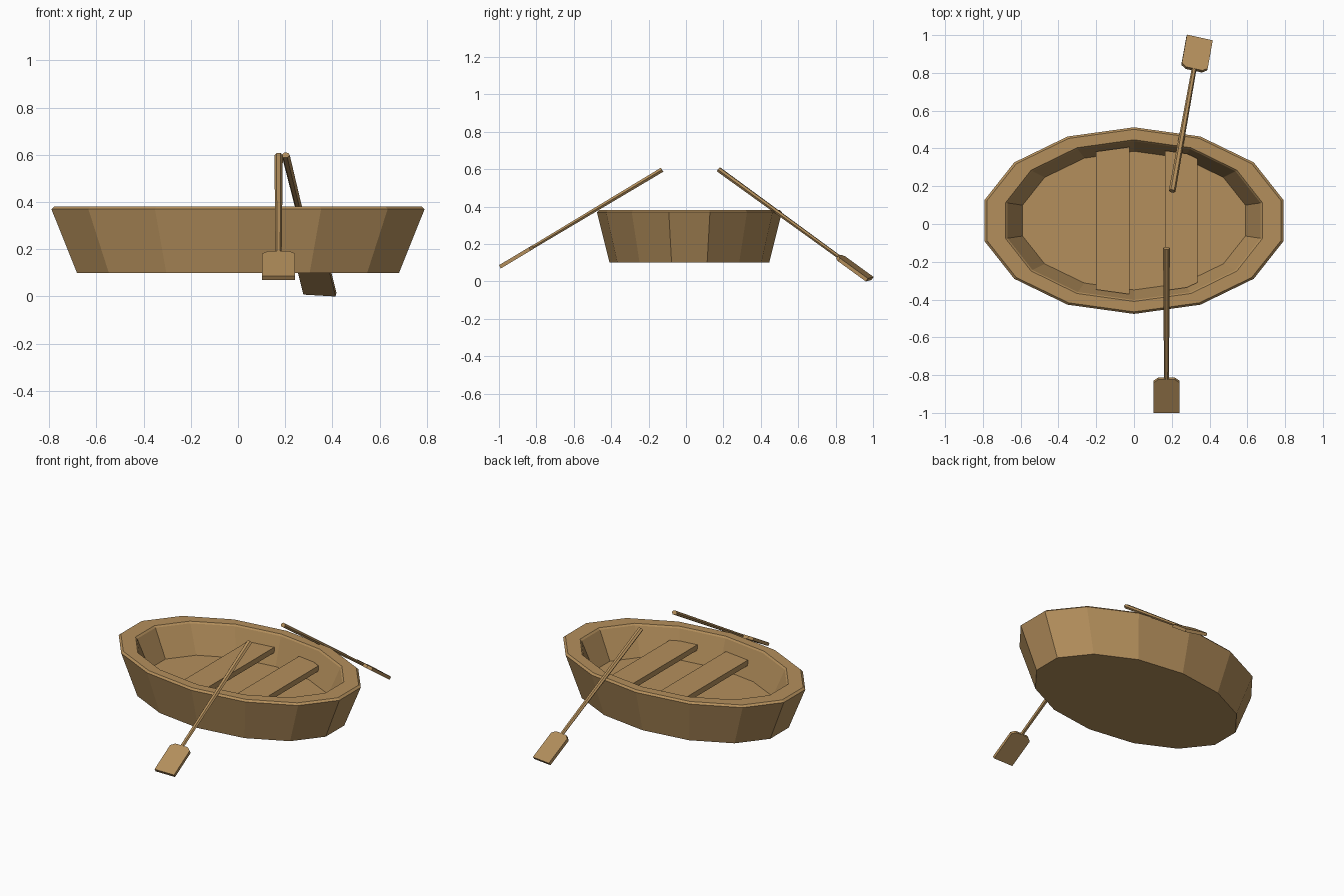
import bpy, bmesh, math
from mathutils import Vector, Matrix

if "Cube" in bpy.data.objects:
    bpy.data.objects.remove(bpy.data.objects["Cube"])

wood = bpy.data.materials.new("oak brown")
wood.diffuse_color = (0.456, 0.275, 0.107, 1)
wood.use_nodes = True
wood.node_tree.nodes["Principled BSDF"].inputs["Base Color"].default_value = wood.diffuse_color
SIDES, CY = 14, 0.018


def ring(rx, ry, z):
    """14-sided oval loop with a vertex at the widest point of each side."""
    return [Vector((rx * math.sin(2 * math.pi * k / SIDES),
                    CY + ry * math.cos(2 * math.pi * k / SIDES), z))
            for k in range(SIDES)]


def loft(name, loops, matrix=Matrix()):
    """Skin equal-length loops and cap both ends."""
    bm = bmesh.new()
    rows = [[bm.verts.new(matrix @ Vector(p)) for p in loop] for loop in loops]
    n = len(rows[0])
    for a, b in zip(rows, rows[1:]):
        for i in range(n):
            j = (i + 1) % n
            bm.faces.new((a[i], a[j], b[j], b[i]))
    bm.faces.new(rows[0])
    bm.faces.new(rows[-1])
    bmesh.ops.recalc_face_normals(bm, faces=bm.faces)
    mesh = bpy.data.meshes.new(name)
    bm.to_mesh(mesh)
    bm.free()
    mesh.materials.append(wood)
    ob = bpy.data.objects.new(name, mesh)
    bpy.context.collection.objects.link(ob)
    return ob


# Hull: bottom, flared side, bevelled rim, inner wall, floor
loft("hull", [ring(0.70, 0.427, 0.10), ring(0.811, 0.494, 0.37),
              ring(0.797, 0.483, 0.382), ring(0.697, 0.428, 0.382),
              ring(0.687, 0.42, 0.372), ring(0.605, 0.367, 0.195)])


# Seats: planks whose ends follow the inner wall
def wall_half(x, rx=0.648, ry=0.393):
    pts = [(rx * math.sin(2 * math.pi * k / SIDES),
            ry * math.cos(2 * math.pi * k / SIDES)) for k in range(4)]
    for (xa, ya), (xb, yb) in zip(pts, pts[1:]):
        if xa <= abs(x) <= xb:
            return ya + (yb - ya) * (abs(x) - xa) / (xb - xa)
    return 0.0


def seat(name, xs, top=0.305, thick=0.035):
    outline = [(x, CY + wall_half(x)) for x in xs]
    outline += [(x, CY - wall_half(x)) for x in reversed(xs)]
    loft(name, [[(x, y, z) for x, y in outline] for z in (top - thick, top)])


seat("rear_seat", [-0.20, -0.025])
seat("front_seat", [0.165, 0.281, 0.335])


# Oars: tapered flattened six-sided shaft along local y, flat blade at the far end
def oar(name, grip, tip, roll=0):
    grip, tip = Vector(grip), Vector(tip)
    along = (tip - grip).normalized()
    across = along.cross(Vector((0, 0, 1))).normalized()
    up = across.cross(along)
    m = Matrix((across, along, up)).transposed().to_4x4()
    m.translation = grip
    m = m @ Matrix.Rotation(math.radians(roll), 4, 'Y')
    length = (tip - grip).length
    neck = length - 0.206

    def oval(r, y):
        return [(r * math.cos(math.pi * k / 3), y, 0.8 * r * math.sin(math.pi * k / 3))
                for k in range(6)]
    loft(name + "_shaft", [oval(0.018, 0), oval(0.013, neck + 0.01)], m)
    outline = [(-0.044, neck), (0.044, neck), (0.07, neck + 0.02),
               (0.07, length), (-0.07, length), (-0.07, neck + 0.02)]
    loft(name + "_blade", [[(x, y, z) for x, y in outline] for z in (-0.01, 0.01)], m)


oar("near_oar", (0.172, -0.128, 0.597), (0.172, -0.995, 0.078))
oar("far_oar", (0.202, 0.174, 0.599), (0.347, 0.982, 0.012), roll=4)
